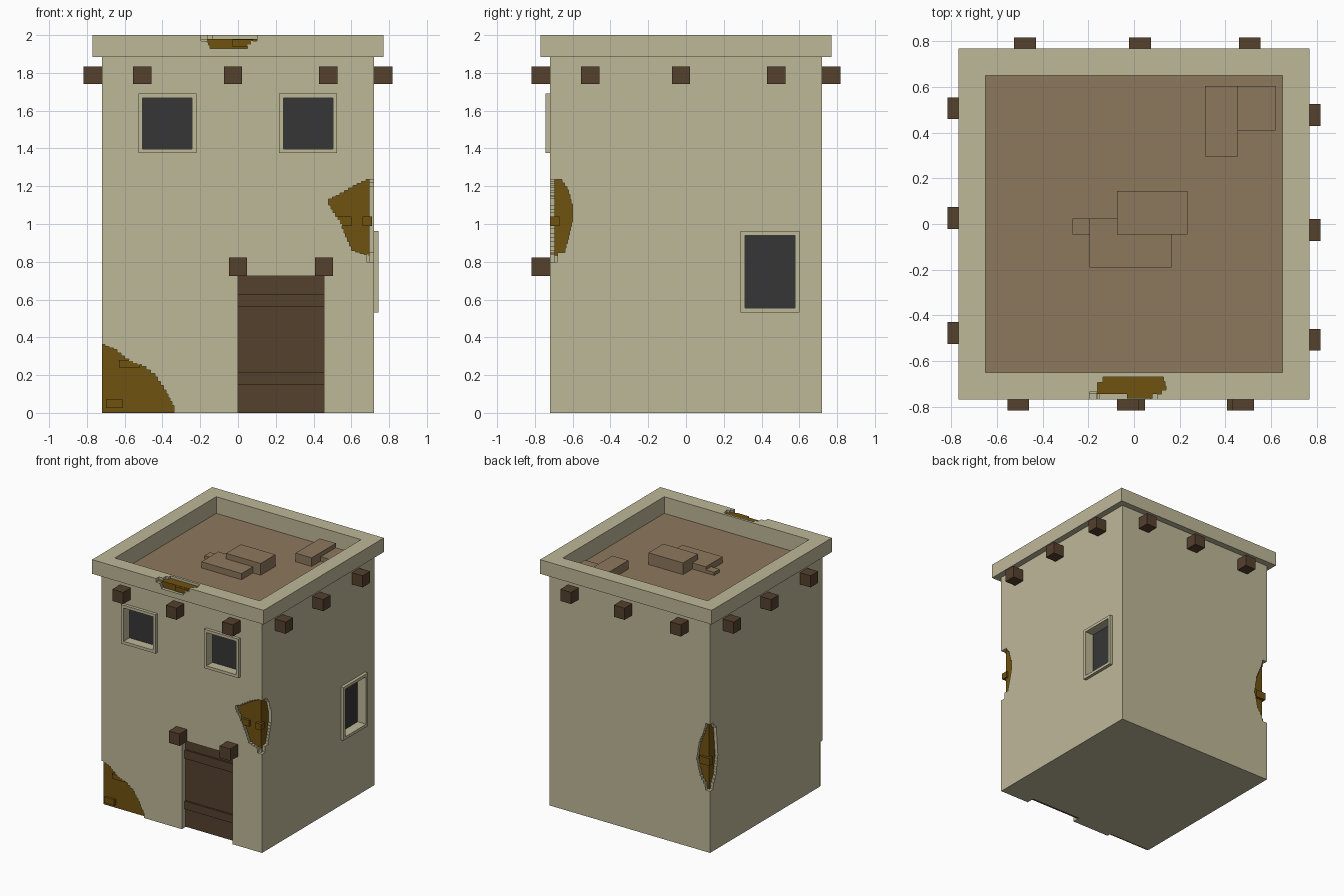
import bpy, bmesh, math

cube = bpy.data.objects.get("Cube")
if cube:
    bpy.data.objects.remove(cube, do_unlink=True)


def material(name, rgb):
    m = bpy.data.materials.new(name)
    m.use_nodes = True
    m.diffuse_color = (*rgb, 1)
    for n in m.node_tree.nodes:
        if n.type == 'BSDF_PRINCIPLED':
            n.inputs["Base Color"].default_value = (*rgb, 1)
            n.inputs["Roughness"].default_value = 0.9
    return m


PLASTER = material("sandy plaster", (0.515, 0.479, 0.314))
ROOF = material("roof clay", (0.27, 0.188, 0.107))
WOOD = material("dark wood", (0.091, 0.052, 0.027))
BRICK = material("ochre brick", (0.162, 0.084, 0.005))
GLASS = material("dark opening", (0.037, 0.037, 0.037))

# How a flat outline (u, v) and a depth d become a point
PLANES = {
    "front": lambda u, v, d: (u, d, v),
    "side": lambda u, v, d: (d, u, v),
    "top": lambda u, v, d: (u, v, d),
}


def prism(name, outline, d0, d1, plane, mat=PLASTER):
    put = PLANES[plane]
    bm = bmesh.new()
    base = bm.faces.new([bm.verts.new(put(u, v, d0)) for u, v in outline])
    ext = bmesh.ops.extrude_face_region(bm, geom=[base], use_keep_orig=True)
    for v in ext["geom"]:
        if isinstance(v, bmesh.types.BMVert):
            v.co[{"front": 1, "side": 0, "top": 2}[plane]] = d1
    bmesh.ops.recalc_face_normals(bm, faces=bm.faces)
    me = bpy.data.meshes.new(name)
    bm.to_mesh(me)
    bm.free()
    me.materials.append(mat)
    ob = bpy.data.objects.new(name, me)
    bpy.context.scene.collection.objects.link(ob)
    return ob


def box(name, x, y, z, mat=PLASTER):
    rect = [(x[0], y[0]), (x[1], y[0]), (x[1], y[1]), (x[0], y[1])]
    return prism(name, rect, z[0], z[1], "top", mat)


def jagged(points, step=0.025):
    """Turn the sloping edges of an outline into small stairs."""
    out = []
    for (u0, v0), (u1, v1) in zip(points, points[1:] + points[:1]):
        slope = abs(u1 - u0) > 1e-6 and abs(v1 - v0) > 1e-6
        n = math.ceil(max(abs(u1 - u0), abs(v1 - v0)) / step) if slope else 1
        for i in range(n):
            a, b = i / n, (i + 1) / n
            out.append((u0 + (u1 - u0) * a, v0 + (v1 - v0) * a))
            if slope:
                out.append((u0 + (u1 - u0) * a, v0 + (v1 - v0) * b))
    return out


def cut(cutter, *targets):
    cutter.hide_render = True
    for ob in targets:
        mod = ob.modifiers.new("cut", 'BOOLEAN')
        mod.operation, mod.solver, mod.object = 'DIFFERENCE', 'EXACT', cutter
        bpy.context.view_layer.update()
        deps = bpy.context.evaluated_depsgraph_get()
        me = bpy.data.meshes.new_from_object(ob.evaluated_get(deps))
        ob.modifiers.clear()
        ob.data = me
    bpy.data.objects.remove(cutter, do_unlink=True)


W = 0.72      # wall half width
CORE = 0.695  # brick surface behind the plaster
CUT = 0.68    # depth of plaster cuts

# Walls and parapet, with the roof well sunk into both
walls = box("walls", (-W, W), (-W, W), (0, 1.885))
parapet = box("parapet", (-0.77, 0.77), (-0.77, 0.77), (1.885, 2))
cut(box("roof_well", (-0.65, 0.65), (-0.65, 0.65), (1.85, 2.1)), walls, parapet)
box("roof_floor", (-0.65, 0.65), (-0.65, 0.65), (1.84, 1.865), ROOF)

# Slabs lying on the roof
for i, (x, y, top) in enumerate([
        ((-0.075, 0.235), (-0.045, 0.145), 1.96),
        ((-0.195, 0.165), (-0.19, 0.025), 1.915),
        ((-0.27, -0.19), (-0.045, 0.025), 1.89),
        ((0.31, 0.455), (0.295, 0.605), 1.935),
        ((0.45, 0.62), (0.41, 0.605), 1.9)]):
    box(f"roof_slab_{i + 1}", x, y, (1.86, top), ROOF)


# Windows: raised frame, cut opening, dark pane
def window(name, plane, out, u, v):
    def rect(g):
        return [(u[0] - g, v[0] - g), (u[1] + g, v[0] - g),
                (u[1] + g, v[1] + g), (u[0] - g, v[1] + g)]
    frame = prism(name + "_frame", rect(0.023), out * 0.7, out * 0.745, plane)
    cut(prism("opening", rect(0), out * 0.66, out * 0.8, plane), walls, frame)
    prism(name + "_pane", rect(0.01), out * 0.64, out * 0.67, plane, GLASS)


window("front_right_window", "front", -1, (-0.505, -0.243), (1.398, 1.668))
window("front_left_window", "front", -1, (0.24, 0.502), (1.398, 1.668))
window("side_window", "side", 1, (0.312, 0.578), (0.555, 0.94))

# Recessed door with two cross bars and lintel beam ends
cut(box("doorway", (0, 0.455), (-0.8, -0.65), (-0.1, 0.725)), walls)
box("door", (-0.005, 0.46), (-0.67, -0.64), (0.001, 0.73), WOOD)
for name, z in (("lower", (0.15, 0.215)), ("upper", (0.56, 0.63))):
    box(f"door_{name}_bar", (0, 0.455), (-0.685, -0.66), z, WOOD)
for name, x in (("right", 0), ("left", 0.455)):
    box(f"door_{name}_beam", (x - 0.048, x + 0.048), (-0.817, -0.6),
        (0.725, 0.822), WOOD)

# Roof beam ends, the same row turned to each side
for side in range(4):
    for i, x in enumerate((-0.507, -0.027, 0.478)):
        beam = box(f"roof_beam_{side + 1}_{i + 1}", (x - 0.048, x + 0.048),
                   (-0.817, -0.7), (1.74, 1.835), WOOD)
        beam.rotation_euler.z = side * math.pi / 2

# Broken plaster at the front left corner
chip = [(0.75, 0.80), (0.70, 0.80), (0.69, 0.83), (0.60, 0.86), (0.54, 1.0),
        (0.48, 1.10), (0.48, 1.125), (0.54, 1.15), (0.63, 1.205), (0.70, 1.235), (0.75, 1.235)]
cut(prism("chip", jagged(chip), -0.8, -CUT, "front"), walls)
chip = [(-0.75, 0.80), (-0.70, 0.80), (-0.69, 0.85), (-0.64, 0.85), (-0.60, 1.01),
        (-0.60, 1.08), (-0.63, 1.18), (-0.67, 1.235), (-0.75, 1.235)]
cut(prism("chip", jagged(chip), CUT, 0.8, "side"), walls)
box("front_left_brickwork", (0.46, CORE), (-CORE, -0.58), (0.78, 1.25), BRICK)
box("front_left_brick", (0.52, 0.6), (-0.715, -0.68), (0.99, 1.04), BRICK)
box("front_left_side_brick", (0.66, 0.71), (-0.72, -0.67), (0.99, 1.04), BRICK)

# Broken plaster at the back right corner
chip = [(-0.75, 0.50), (-0.69, 0.50), (-0.63, 0.60), (-0.60, 0.72), (-0.62, 0.85),
        (-0.66, 0.95), (-0.69, 1.04), (-0.75, 1.04)]
cut(prism("chip", jagged(chip), CUT, 0.8, "front"), walls)
chip = [(0.75, 0.50), (0.69, 0.50), (0.64, 0.60), (0.62, 0.75), (0.64, 0.97),
        (0.69, 1.04), (0.75, 1.04)]
cut(prism("chip", jagged(chip), -0.8, -CUT, "side"), walls)
box("back_right_brickwork", (-CORE, -0.58), (0.6, CORE), (0.48, 1.06), BRICK)
box("back_right_brick", (-0.71, -0.62), (0.67, 0.715), (0.7, 0.76), BRICK)

# Broken plaster at the foot of the front wall
chip = [(-0.75, -0.1), (-0.34, -0.1), (-0.34, 0.02), (-0.38, 0.1), (-0.44, 0.19),
        (-0.51, 0.245), (-0.60, 0.285), (-0.66, 0.335), (-0.75, 0.37)]
cut(prism("chip", jagged(chip), -0.8, -CUT, "front"), walls)
box("foot_brickwork", (-0.719, -0.32), (-CORE, -0.6), (0.001, 0.38), BRICK)
box("foot_low_brick", (-0.7, -0.61), (-0.715, -0.68), (0.025, 0.072), BRICK)
box("foot_high_brick", (-0.63, -0.52), (-0.715, -0.68), (0.24, 0.28), BRICK)

# Broken plaster on the front edge of the parapet
chip = [(-0.195, 2.1), (-0.195, 1.98), (-0.165, 1.98), (-0.14, 1.93), (0.05, 1.93),
        (0.09, 1.97), (0.1, 2.1)]
cut(prism("chip", jagged(chip[1:-1] + [(0.09, 2.1), (-0.195, 2.1)]), -0.9, -0.735, "front"), parapet)
chip = [(-0.195, -0.9), (-0.195, -0.745), (-0.16, -0.745), (-0.16, -0.72), (-0.11, -0.67),
        (0.13, -0.67), (0.14, -0.71), (0.1, -0.745), (0.1, -0.9)]
cut(prism("chip", jagged(chip), 1.97, 2.1, "top"), parapet)
box("parapet_brickwork", (-0.21, 0.15), (-0.745, -0.66), (1.91, 1.98), BRICK)
box("parapet_brick", (-0.03, 0.08), (-0.765, -0.72), (1.94, 1.978), BRICK)
